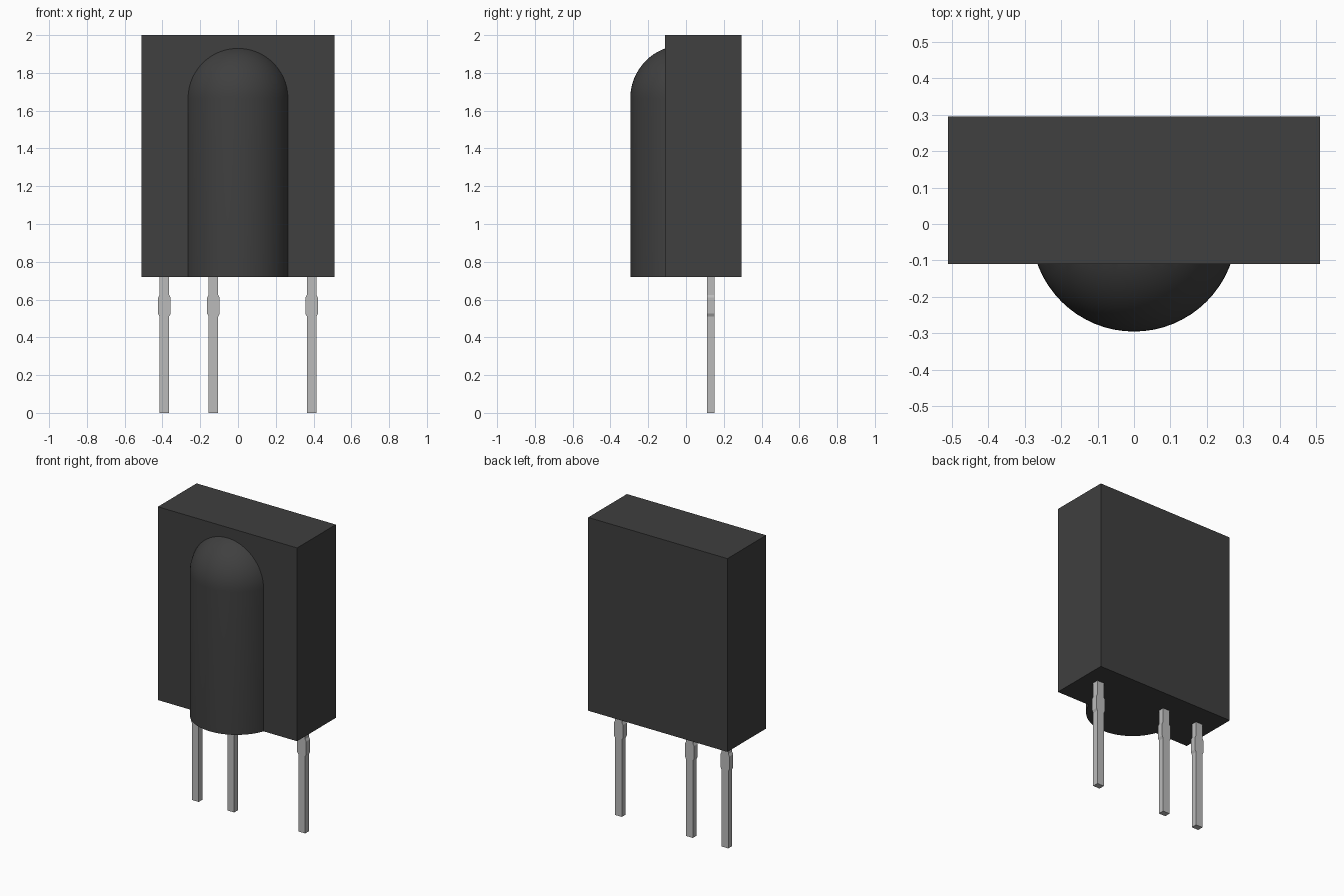
import bpy, bmesh, math
from mathutils import Matrix

cube = bpy.data.objects.get("Cube")
if cube:
    bpy.data.objects.remove(cube, do_unlink=True)


def make_material(name, value):
    mat = bpy.data.materials.new(name)
    mat.use_nodes = True
    color = (value, value, value, 1)
    mat.diffuse_color = color
    mat.node_tree.nodes["Principled BSDF"].inputs["Base Color"].default_value = color
    return mat


def add_object(name, bm, mat):
    bmesh.ops.recalc_face_normals(bm, faces=bm.faces[:])
    mesh = bpy.data.meshes.new(name)
    bm.to_mesh(mesh)
    bm.free()
    mesh.materials.append(mat)
    obj = bpy.data.objects.new(name, mesh)
    bpy.context.collection.objects.link(obj)
    return obj


black = make_material("black plastic", 0.05)
metal = make_material("pale grey metal", 0.5)

BASE, TOP = 0.72, 2.0
FRONT, BACK = -0.11, 0.295

# Rectangular housing
bm = bmesh.new()
bmesh.ops.create_cube(bm, size=1)
bmesh.ops.scale(bm, vec=(1.02, BACK - FRONT, TOP - BASE), verts=bm.verts[:])
bmesh.ops.translate(bm, vec=(0, (FRONT + BACK) / 2, (TOP + BASE) / 2), verts=bm.verts[:])
add_object("housing", bm, black)

# Domed lens: a revolved profile, cut off flush with the housing front
RADIUS, AXIS_Y, SHOULDER = 0.282, -0.013, 1.665
arc = [i * math.pi / 32 for i in range(17)]
profile = [(0, BASE), (RADIUS, BASE)]
profile += [(RADIUS * math.cos(a), SHOULDER + RADIUS * math.sin(a)) for a in arc]
bm = bmesh.new()
verts = [bm.verts.new((r, AXIS_Y, z)) for r, z in profile]
edges = [bm.edges.new(pair) for pair in zip(verts, verts[1:])]
bmesh.ops.spin(bm, geom=verts + edges, cent=(0, AXIS_Y, 0), axis=(0, 0, 1),
               angle=2 * math.pi, steps=64)
bmesh.ops.remove_doubles(bm, verts=bm.verts[:], dist=0.0005)
bmesh.ops.bisect_plane(bm, geom=bm.verts[:] + bm.edges[:] + bm.faces[:],
                       plane_co=(0, FRONT, 0), plane_no=(0, 1, 0), clear_outer=True)
lens = add_object("lens", bm, black)
bpy.ops.object.select_all(action="DESELECT")
lens.select_set(True)
bpy.context.view_layer.objects.active = lens
bpy.ops.object.shade_smooth_by_angle(angle=math.radians(35))

# Flat leads with a wider stop section below the housing
NARROW, WIDE = 0.025, 0.033
side = [(NARROW, 0), (NARROW, 0.51), (WIDE, 0.525),
        (WIDE, 0.61), (NARROW, 0.625), (NARROW, BASE)]
outline = side + [(-x, z) for x, z in reversed(side)]
for name, x in (("right_lead", -0.39), ("middle_lead", -0.13), ("left_lead", 0.39)):
    bm = bmesh.new()
    face = bm.faces.new([bm.verts.new((x + dx, 0.11, z)) for dx, z in outline])
    back = bmesh.ops.extrude_face_region(bm, geom=[face])["geom"]
    bmesh.ops.translate(bm, vec=(0, 0.04, 0),
                        verts=[g for g in back if isinstance(g, bmesh.types.BMVert)])
    add_object(name, bm, metal)
